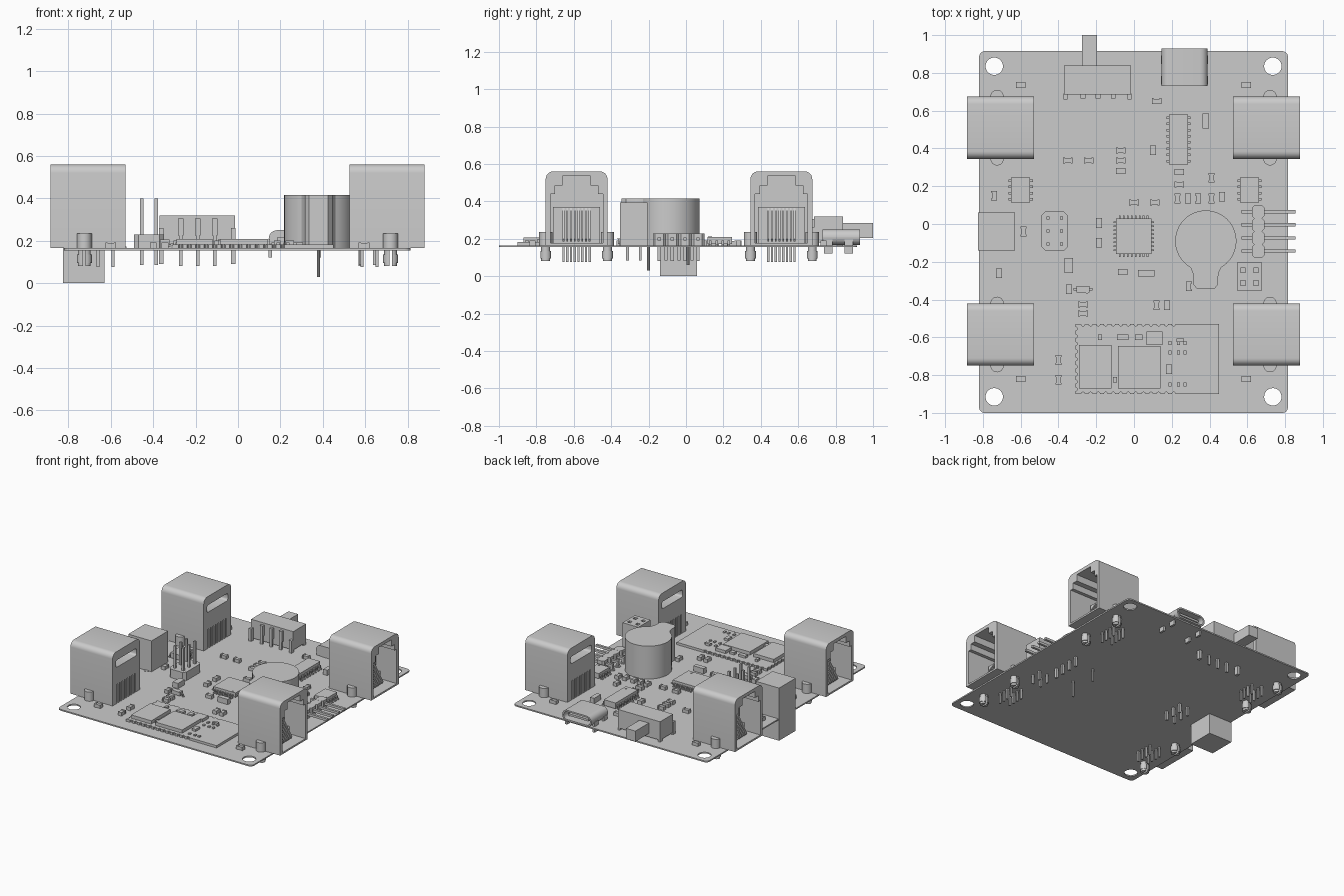
import bpy, bmesh, math
from math import pi, sin, cos

T, U = 0.165, 0.155          # board top and underside


def box(bm, x0, x1, y0, y1, z0, z1):
    v = [bm.verts.new((x, y, z)) for z in (z0, z1) for x, y in ((x0, y0), (x1, y0), (x1, y1), (x0, y1))]
    for f in ((0, 1, 2, 3), (4, 5, 6, 7), (0, 1, 5, 4), (1, 2, 6, 5), (2, 3, 7, 6), (3, 0, 4, 7)):
        bm.faces.new([v[i] for i in f])


def cbox(bm, x, y, w, d, z0, z1):
    box(bm, x - w / 2, x + w / 2, y - d / 2, y + d / 2, z0, z1)


def prism(bm, pts, a, b, axis='z'):
    place = {'z': lambda p, t: (p[0], p[1], t), 'x': lambda p, t: (t, p[0], p[1]),
             'y': lambda p, t: (p[0], t, p[1])}[axis]
    lo, hi = ([bm.verts.new(place(p, t)) for p in pts] for t in (a, b))
    bm.faces.new(lo)
    bm.faces.new(hi)
    for i in range(len(pts)):
        j = (i + 1) % len(pts)
        bm.faces.new((lo[i], lo[j], hi[j], hi[i]))


def arc(cx, cy, r, a0, a1, n):
    return [(cx + r * cos(a0 + (a1 - a0) * i / n), cy + r * sin(a0 + (a1 - a0) * i / n)) for i in range(n + 1)]


def disc(bm, x, y, r, z0, z1, n=24):
    prism(bm, arc(x, y, r, 0, 2 * pi, n)[:-1], z0, z1)


def rounded(x0, x1, y0, y1, r, n=6):
    c = ((x1 - r, y1 - r), (x0 + r, y1 - r), (x0 + r, y0 + r), (x1 - r, y0 + r))
    return [p for i, (x, y) in enumerate(c) for p in arc(x, y, r, i * pi / 2, (i + 1) * pi / 2, n)]


def make(name, bm, cutter=None):
    bmesh.ops.recalc_face_normals(bm, faces=bm.faces)
    me = bpy.data.meshes.new(name)
    bm.to_mesh(me)
    ob = bpy.data.objects.new(name, me)
    bpy.context.collection.objects.link(ob)
    if cutter:
        cut = make(name + "_cutter", cutter)
        mod = ob.modifiers.new("cut", 'BOOLEAN')
        mod.object, mod.operation, mod.solver = cut, 'DIFFERENCE', 'EXACT'
        dg = bpy.context.evaluated_depsgraph_get()
        baked = bpy.data.meshes.new_from_object(ob.evaluated_get(dg))
        ob.modifiers.clear()
        ob.data = baked
        bpy.data.objects.remove(cut)
    ob.data.shade_smooth()
    ob.data.set_sharp_from_angle(angle=math.radians(32))
    return ob


# circuit board with mounting holes
bm, ct = bmesh.new(), bmesh.new()
prism(bm, rounded(-0.82, 0.815, -1.0, 0.915, 0.03), U, T)
for x in (-0.74, 0.735):
    for y in (0.835, -0.915):
        disc(ct, x, y, 0.046, 0.1, 0.2, 32)
make("circuit_board", bm, ct)

# modular jack shell: stepped opening on +x, slot and grooves on the back
bm, ct = bmesh.new(), bmesh.new()
prism(bm, [(-0.165, T)] + [(0.165, T)] + arc(0.125, 0.52, 0.04, 0, pi / 2, 6)
      + arc(-0.125, 0.52, 0.04, pi / 2, pi, 6), 0, 0.355, 'x')
half = [(0.14, 0.178), (0.14, 0.44), (0.115, 0.44), (0.115, 0.485), (0.075, 0.485), (0.075, 0.535)]
prism(ct, half + [(-y, z) for y, z in reversed(half)], 0.1, 0.4, 'x')
prism(ct, rounded(-0.125, 0.125, 0.44, 0.495, 0.015, 3), -0.05, 0.07, 'x')
for i in range(8):
    cbox(ct, 0, (i - 3.5) * 0.03, 0.08, 0.012, 0.1, 0.31)
shell = make("jack_shell", bm, ct)

# jack contacts, solder pins and split locating pegs
bm = bmesh.new()
box(bm, 0.09, 0.19, -0.125, 0.125, 0.17, 0.37)
for i in range(8):
    y = (i - 3.5) * 0.02
    prism(bm, [(0.18, 0.35), (0.19, 0.365), (0.29, 0.2), (0.28, 0.185)], y - 0.005, y + 0.005, 'y')
    cbox(bm, 0.06 if i % 2 else 0.13, y, 0.014, 0.012, 0.075, 0.17)
for y in (-0.165, 0.165):
    disc(bm, 0.195, y, 0.035, T, 0.235)
    for a in (-pi / 2, pi / 2):
        cx = 0.195 + (0.006 if a < 0 else -0.006)
        prism(bm, arc(cx, y, 0.024, a, a + pi, 10), 0.08, T)
        prism(bm, arc(cx, y, 0.029, a, a + pi, 10), 0.095, 0.135)
pins = make("jack_contacts", bm)
for k, (x, y, r) in enumerate(((0.525, -0.585, 0), (0.525, 0.51, 0), (-0.53, 0.51, pi), (-0.53, -0.585, pi))):
    for src in (shell, pins):
        ob = src if k == 0 else src.copy()
        if k:
            bpy.context.collection.objects.link(ob)
        ob.location, ob.rotation_euler = (x, y, 0), (0, 0, r)

# edge sensor block hanging through the board
bm = bmesh.new()
box(bm, -0.825, -0.63, -0.14, 0.06, 0.0, 0.40)
for y in (-0.14, 0.06):
    disc(bm, -0.67, y, 0.02, U, T + 0.003, 16)
make("edge_sensor_block", bm)

# round buzzer with neck and leads
bm = bmesh.new()
neck = [(0.07, -0.165), (0.065, -0.19), (0.065, -0.23), (0.045, -0.255)]
outline = arc(0, 0, 0.162, -pi / 3, 4 * pi / 3, 48) + [(-x, y) for x, y in neck] + neck[::-1]
prism(bm, [(x + 0.38, y - 0.09) for x, y in outline], T, 0.415)
for y, z in ((-0.2, 0.03), (0.01, 0.06)):
    disc(bm, 0.38, y, 0.008, z, T, 8)
make("buzzer", bm)

# two by two socket
bm, ct = bmesh.new(), bmesh.new()
box(bm, 0.545, 0.677, -0.352, -0.205, T, 0.395)
for x in (0.577, 0.645):
    for y in (-0.313, -0.245):
        cbox(ct, x, y, 0.026, 0.026, 0.25, 0.5)
        cbox(bm, x, y, 0.014, 0.014, 0.085, T)
make("socket_two_by_two", bm, ct)

# two by three pin header
bm = bmesh.new()
prism(bm, rounded(-0.49, -0.35, -0.14, 0.065, 0.02, 1), T, 0.23)
for x in (-0.455, -0.385):
    for y in (-0.107, -0.038, 0.031):
        cbox(bm, x, y, 0.016, 0.016, 0.085, 0.40)
make("pin_header", bm)

# right-angle pin header
bm = bmesh.new()
for i in range(4):
    y = -0.143 + i * 0.069
    prism(bm, rounded(0.625, 0.69, y - 0.0343, y + 0.0343, 0.012, 1), T, 0.228)
    cbox(bm, 0.715, y, 0.28, 0.018, 0.19, 0.208)
    cbox(bm, 0.578, y, 0.018, 0.018, 0.08, 0.208)
    disc(bm, 0.578, y, 0.022, T, T + 0.006, 12)
make("right_angle_header", bm)

# slide switch
bm = bmesh.new()
box(bm, -0.37, -0.015, 0.685, 0.84, 0.18, 0.32)
box(bm, -0.275, -0.195, 0.83, 1.0, 0.205, 0.285)
for x in (-0.27, -0.19, -0.11):
    cbox(bm, x, 0.68, 0.025, 0.03, 0.225, 0.305)
    cbox(bm, x, 0.672, 0.018, 0.014, 0.08, 0.25)
for x in (-0.362, -0.023):
    cbox(bm, x, 0.675, 0.022, 0.03, 0.09, 0.26)
    cbox(bm, x, 0.825, 0.016, 0.03, T, 0.2)
make("slide_switch", bm)

# charging port: hollow shell and tongue
bm, ct = bmesh.new(), bmesh.new()
prism(bm, rounded(0.145, 0.39, 0.168, 0.25, 0.04), 0.73, 0.93, 'y')
prism(ct, rounded(0.157, 0.378, 0.18, 0.238, 0.028), 0.76, 0.95, 'y')
make("port_shell", bm, ct)
bm = bmesh.new()
box(bm, 0.185, 0.35, 0.75, 0.91, 0.201, 0.217)
for x in (0.152, 0.383):
    for y in (0.76, 0.87):
        cbox(bm, x, y, 0.016, 0.045, 0.12, 0.2)
make("port_tongue_and_tabs", bm)


# chips with gull-wing legs on two or four sides
def chip(name, cx, cy, w, d, n, pitch, top, four=False):
    bm = bmesh.new()
    cbox(bm, cx, cy, w, d, T + 0.006, top)
    mid = (T + top) / 2
    for i in range(n):
        t = (i - (n - 1) / 2) * pitch
        for s in (-1, 1):
            for e, l, z0, z1 in ((0.004, 0.014, mid - 0.004, mid + 0.004), (0.011, 0.006, T, mid + 0.004),
                                 (0.016, 0.016, T, T + 0.007)):
                cbox(bm, cx + s * (w / 2 + e), cy + t, l, pitch * 0.4, z0, z1)
                if four:
                    cbox(bm, cx + t, cy + s * (d / 2 + e), pitch * 0.4, l, z0, z1)
    disc(bm, cx + w * 0.3, cy - d * 0.4, 0.01, top - 0.002, top + 0.002, 12)
    make(name, bm)


chip("main_chip", -0.002, -0.065, 0.187, 0.19, 8, 0.021, 0.205, True)
chip("driver_chip", 0.235, 0.448, 0.1, 0.265, 8, 0.033, 0.215)
chip("left_small_chip", -0.6, 0.18, 0.1, 0.13, 4, 0.033, 0.21)
chip("right_small_chip", 0.612, 0.18, 0.1, 0.13, 4, 0.033, 0.21)
chip("regulator", -0.27, -0.345, 0.07, 0.035, 1, 0.03, 0.2)

# radio module with scalloped edges
bm, ct = bmesh.new(), bmesh.new()
box(bm, -0.31, 0.45, -0.9, -0.53, T, 0.183)
for i in range(9):
    disc(ct, -0.31, -0.875 + i * 0.04, 0.01, 0.1, 0.25, 10)
for i in range(13):
    disc(ct, -0.27 + i * 0.04, -0.53, 0.01, 0.1, 0.25, 10)
    disc(ct, -0.27 + i * 0.04, -0.9, 0.01, 0.1, 0.25, 10)
make("radio_module", bm, ct)
bm = bmesh.new()
box(bm, -0.29, -0.12, -0.87, -0.64, 0.18, 0.208)
box(bm, -0.085, 0.14, -0.87, -0.645, 0.18, 0.208)
box(bm, 0.065, 0.15, -0.64, -0.57, 0.18, 0.205)
for x, y, w, d in ((-0.06, -0.6, 0.06, 0.03), (0.025, -0.6, 0.04, 0.03), (0.185, -0.77, 0.03, 0.05),
                   (0.245, -0.615, 0.04, 0.02), (-0.18, -0.6, 0.02, 0.03), (-0.1, -0.825, 0.02, 0.03)):
    cbox(bm, x, y, w, d, 0.18, 0.2)
for y in (-0.63, -0.68, -0.85):
    for x in (0.19, 0.235, 0.27):
        cbox(bm, x, y, 0.015, 0.02, 0.18, 0.192)
make("radio_module_parts", bm)

# small surface-mount parts: lengthwise in x, then lengthwise in y
flat = [(-0.6, 0.735), (0.595, 0.735), (0.12, 0.65), (-0.07, 0.39), (-0.07, 0.335), (-0.07, 0.28), (-0.35, 0.335),
        (-0.24, 0.335), (0.24, 0.275), (0.24, 0.21), (0, 0.115), (0.11, 0.115), (-0.06, -0.255), (-0.27, -0.425),
        (-0.27, -0.475), (-0.6, -0.82), (0.595, -0.82)]
upright = [(0.1, 0.39), (0.41, 0.245), (0.23, 0.135), (0.285, 0.135), (0.34, 0.135), (0.41, 0.135), (0.465, 0.145),
           (-0.74, 0.15), (-0.585, -0.04), (-0.185, 0.005), (-0.185, -0.1), (-0.715, -0.26), (-0.345, -0.345),
           (0.12, -0.43), (0.175, -0.43), (0.29, -0.33), (-0.4, -0.72), (-0.4, -0.825)]
bm = bmesh.new()
for group, sx, sy in ((flat, 1, 0), (upright, 0, 1)):
    for x, y in group:
        cbox(bm, x, y, 0.026 + 0.008 * sx, 0.026 + 0.008 * sy, T, 0.189)
        for s in (-0.0205, 0.0205):
            cbox(bm, x + s * sx, y + s * sy, 0.032 - 0.022 * sx, 0.032 - 0.022 * sy, T, 0.192)
for x, y, w, d in ((0.38, 0.545, 0.034, 0.08), (0.065, -0.26, 0.085, 0.034), (-0.345, -0.22, 0.045, 0.08)):
    cbox(bm, x, y, w, d, T, 0.205)
make("surface_mount_parts", bm)
